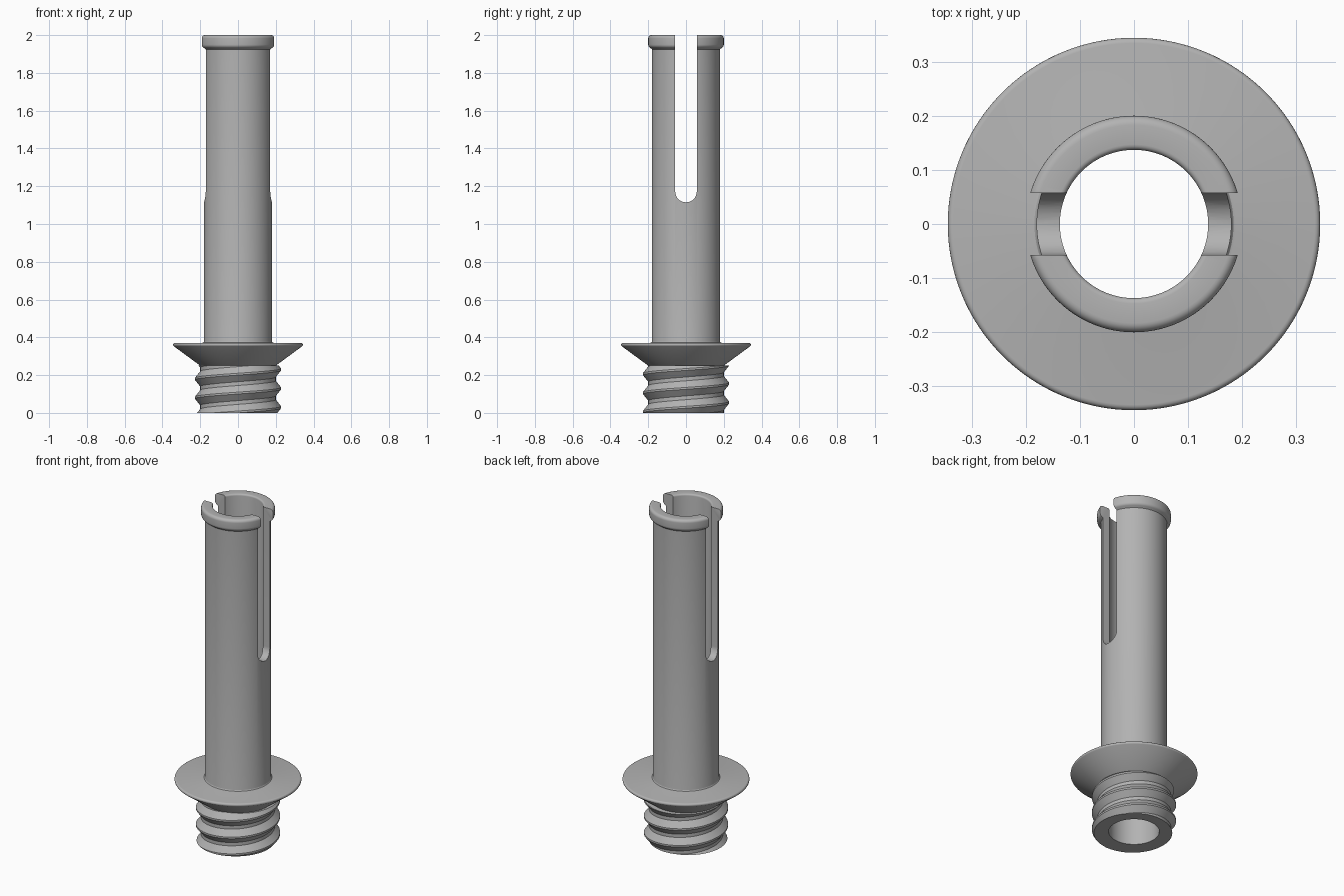
import bpy, bmesh
from math import sin, cos, pi, radians, hypot

cube = bpy.data.objects.get("Cube")
if cube:
    bpy.data.objects.remove(cube, do_unlink=True)

SEGS = 128
BORE = 0.137
SLOT = 0.057

grey = bpy.data.materials.new("plain grey")
grey.use_nodes = True
shade = (0.45, 0.45, 0.45, 1)
grey.diffuse_color = shade
grey.node_tree.nodes["Principled BSDF"].inputs["Base Color"].default_value = shade


def make_object(name, bm):
    bmesh.ops.recalc_face_normals(bm, faces=bm.faces)
    mesh = bpy.data.meshes.new(name)
    bm.to_mesh(mesh)
    bm.free()
    mesh.materials.append(grey)
    obj = bpy.data.objects.new(name, mesh)
    bpy.context.collection.objects.link(obj)
    return obj


def select(obj):
    bpy.ops.object.select_all(action='DESELECT')
    obj.select_set(True)
    bpy.context.view_layer.objects.active = obj


def arc(r, z, radius, start, end, steps=6):
    """Points of a fillet centred on (r, z), angles in degrees."""
    angles = [radians(start + (end - start) * i / steps) for i in range(steps + 1)]
    return [(r + radius * cos(a), z + radius * sin(a)) for a in angles]


def lathe(name, profile):
    """Closed (radius, height) profile turned about the z axis."""
    bm = bmesh.new()
    rings = [[bm.verts.new((r * cos(2 * pi * i / SEGS), r * sin(2 * pi * i / SEGS), z))
              for i in range(SEGS)] for r, z in profile]
    for a, b in zip(rings, rings[1:] + rings[:1]):
        for i in range(SEGS):
            j = (i + 1) % SEGS
            bm.faces.new((a[i], a[j], b[j], b[i]))
    return make_object(name, bm)


# Hollow tube with flange and rounded lip
profile = [(BORE, 0), (0.2, 0), (0.2, 0.25)]
profile += arc(0.334, 0.361, 0.01, -50, 90)
profile += arc(0.188, 0.379, 0.008, 270, 180, 3)
profile += [(0.18, 1.925)]
profile += arc(0.18, 1.95, 0.02, -60, 0)
profile += arc(0.183, 1.983, 0.017, 0, 90)
profile += arc(0.147, 1.99, 0.01, 90, 180, 4)
body = lathe("slotted_tube", profile)

# Cutter for the round-bottomed slot through both walls
outline = arc(0, 1.115 + SLOT, SLOT, 180, 360, 24) + [(SLOT, 2.2), (-SLOT, 2.2)]
bm = bmesh.new()
face = bm.faces.new([bm.verts.new((-0.4, y, z)) for y, z in outline])
moved = bmesh.ops.extrude_face_region(bm, geom=[face])["geom"]
bmesh.ops.translate(bm, vec=(0.8, 0, 0),
                    verts=[v for v in moved if isinstance(v, bmesh.types.BMVert)])
cutter = make_object("slot_cutter", bm)
cutter.hide_render = True

select(body)
cut = body.modifiers.new("slot", 'BOOLEAN')
cut.operation = 'DIFFERENCE'
cut.solver = 'EXACT'
cut.object = cutter
bpy.ops.object.modifier_apply(modifier=cut.name)
bpy.data.objects.remove(cutter, do_unlink=True)

# Soften the outer ends of the lip
bm = bmesh.new()
bm.from_mesh(body.data)


def on_lip_end(v):
    return (abs(abs(v.co.y) - SLOT) < 0.0005 and v.co.z > 1.93
            and hypot(v.co.x, v.co.y) > 0.182)


ends = [e for e in bm.edges if all(on_lip_end(v) for v in e.verts)]
bmesh.ops.bevel(bm, geom=ends, offset=0.008, segments=3, profile=0.5,
                affect='EDGES', clamp_overlap=True)
bm.to_mesh(body.data)
bm.free()

# Helical thread below the flange, clipped flat at both ends
PITCH, TOP = 0.1, 0.25
VALLEY, CREST = 0.2, 0.228
START = 0.08    # height of a valley centre at angle zero
BREAKS = [(0, VALLEY), (0.1, VALLEY), (0.45, CREST), (0.55, CREST), (0.9, VALLEY), (1, VALLEY)]


def thread_radius(phase):
    phase %= 1
    for (p, r), (q, s) in zip(BREAKS, BREAKS[1:]):
        if phase <= q:
            return r + (s - r) * (phase - p) / (q - p)


bm = bmesh.new()
steps = [turn + p for turn in range(-3, 4) for p, _ in BREAKS[:-1]]
columns = []
for i in range(SEGS + 1):
    t = i / SEGS
    x, y = cos(2 * pi * t), sin(2 * pi * t)
    points = [(0.19, 0)]
    for s in steps:
        z = min(max(START + PITCH * (s + t), 0), TOP)
        points.append((thread_radius((z - START) / PITCH - t), z))
    points.append((0.19, TOP))
    columns.append([bm.verts.new((r * x, r * y, z)) for r, z in points])
for a, b in zip(columns, columns[1:]):
    for k in range(len(a) - 1):
        bm.faces.new((a[k], b[k], b[k + 1], a[k + 1]))
bmesh.ops.remove_doubles(bm, verts=bm.verts, dist=0.0001)
thread = make_object("screw_thread", bm)

for obj in (body, thread):
    select(obj)
    bpy.ops.object.shade_smooth_by_angle(angle=radians(30))
